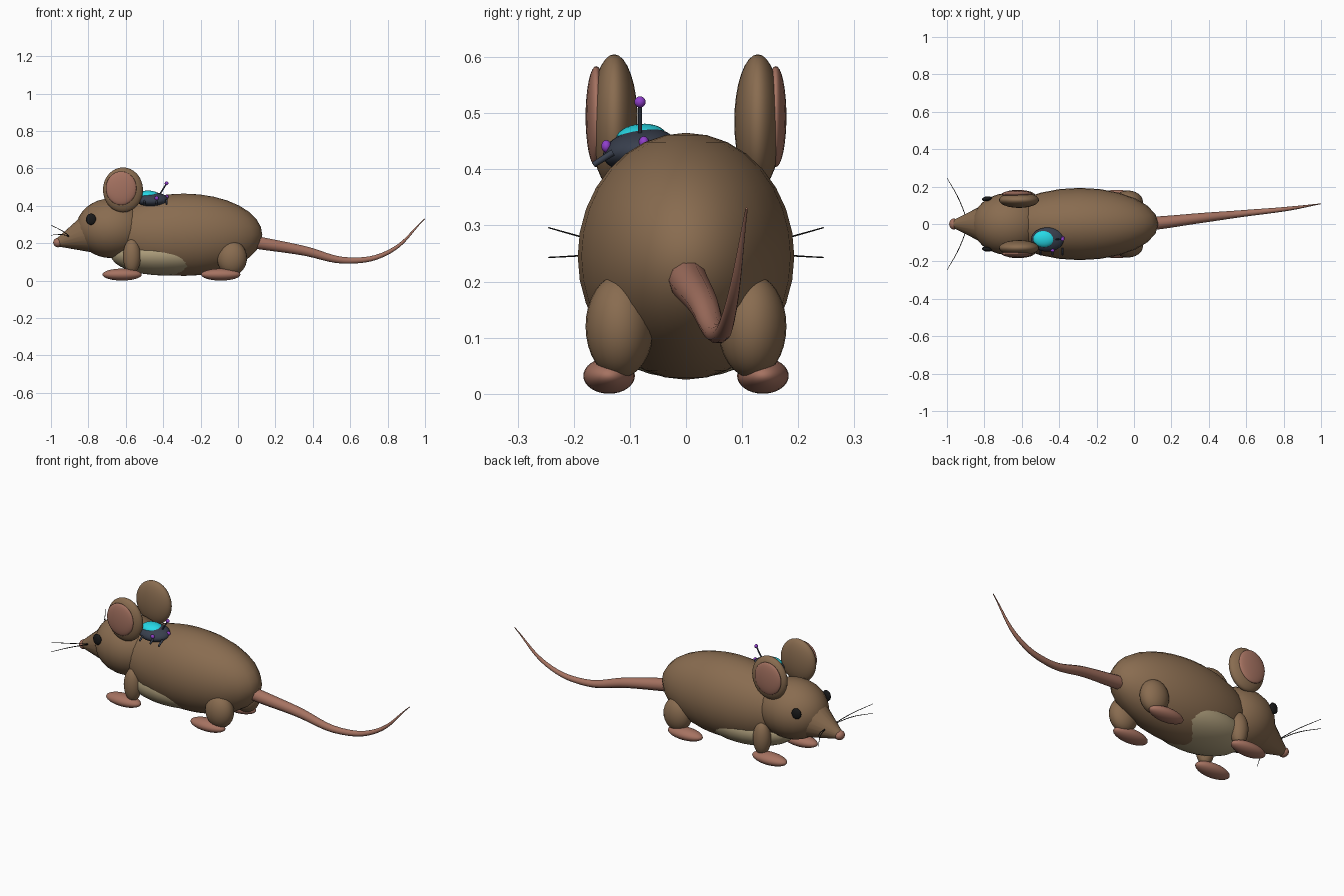
import bpy
from math import radians
from mathutils import Vector

if "Cube" in bpy.data.objects:
    bpy.data.objects.remove(bpy.data.objects["Cube"])


def mat(name, rgb):
    m = bpy.data.materials.new(name)
    m.diffuse_color = (*rgb, 1)
    m.use_nodes = True
    m.node_tree.nodes["Principled BSDF"].inputs["Base Color"].default_value = m.diffuse_color
    return m


FUR = mat("fur", (0.25, 0.15, 0.08))
SKIN = mat("skin", (0.38, 0.17, 0.12))
BELLY = mat("belly", (0.42, 0.34, 0.2))
BLACK = mat("black", (0.01, 0.01, 0.01))
SHELL = mat("shell", (0.04, 0.05, 0.075))
CYAN = mat("cyan", (0.02, 0.7, 0.8))
PURPLE = mat("purple", (0.28, 0.05, 0.6))


def finish(name, m):
    o = bpy.context.object
    o.name = name
    o.data.materials.append(m)
    bpy.ops.object.shade_smooth()
    return o


def ball(name, loc, size, m, rot=(0, 0, 0), seg=24, rings=16):
    bpy.ops.mesh.primitive_uv_sphere_add(segments=seg, ring_count=rings, radius=1,
                                         location=loc, rotation=[radians(a) for a in rot])
    bpy.context.object.scale = size
    return finish(name, m)


def cone(name, a, b, r1, r2, m, verts=20):
    a, b = Vector(a), Vector(b)
    bpy.ops.mesh.primitive_cone_add(vertices=verts, radius1=r1, radius2=r2,
                                    depth=(b - a).length, location=(a + b) / 2)
    o = bpy.context.object
    o.rotation_euler = (b - a).to_track_quat('Z', 'Y').to_euler()
    o.name = name
    o.data.materials.append(m)
    bpy.ops.object.shade_smooth_by_angle(angle=radians(40))
    return o


def tube(name, pts, radii, bevel, m, res=3):
    c = bpy.data.curves.new(name, 'CURVE')
    c.dimensions = '3D'
    c.bevel_depth, c.bevel_resolution, c.resolution_u = bevel, res, 8
    c.use_fill_caps = True
    s = c.splines.new('BEZIER')
    s.bezier_points.add(len(pts) - 1)
    for p, co, r in zip(s.bezier_points, pts, radii):
        p.co, p.radius = co, r
        p.handle_left_type = p.handle_right_type = 'AUTO'
    c.materials.append(m)
    o = bpy.data.objects.new(name, c)
    bpy.context.collection.objects.link(o)
    return o


# body, belly patch, head, snout, nose
ball("body", (-0.29, 0, 0.245), (0.42, 0.193, 0.22), FUR)
ball("belly", (-0.39, 0, 0.137), (0.29, 0.168, 0.11), BELLY)
ball("head", (-0.675, 0, 0.28), (0.19, 0.165, 0.16), FUR)
cone("snout", (-0.80, 0, 0.25), (-0.96, 0, 0.204), 0.105, 0.024, FUR)
ball("nose", (-0.963, 0, 0.203), (0.025, 0.029, 0.025), SKIN)

# paired parts
for s, side in ((-1, "right"), (1, "left")):
    ball(side + "_eye", (-0.786, s * 0.135, 0.328), (0.027, 0.013, 0.03), BLACK, (0, 0, s * 8))
    ball(side + "_ear", (-0.615, s * 0.128, 0.485), (0.107, 0.042, 0.12), FUR)
    ball(side + "_inner_ear", (-0.625, s * 0.16, 0.494), (0.082, 0.019, 0.09), SKIN)
    ball(side + "_front_leg", (-0.567, s * 0.13, 0.13), (0.048, 0.045, 0.092), FUR)
    ball(side + "_front_foot", (-0.62, s * 0.137, 0.032), (0.105, 0.046, 0.032), SKIN)
    ball(side + "_back_leg", (-0.032, s * 0.118, 0.12), (0.08, 0.061, 0.092), FUR)
    ball(side + "_back_foot", (-0.092, s * 0.137, 0.032), (0.105, 0.046, 0.032), SKIN)
    for i, (zm, ze) in enumerate(((0.262, 0.296), (0.242, 0.243))):
        tube(f"{side}_whisker_{i}", [(-0.895, s * 0.03, 0.232), (-0.94, s * 0.14, zm + 0.004),
                                     (-0.999, s * 0.245, ze)], [1, 1, 0.6], 0.002, BLACK, 1)

# tail
tube("tail", [(0.05, 0, 0.212), (0.12, 0.005, 0.2), (0.34, 0.03, 0.162), (0.6, 0.058, 0.107),
              (0.81, 0.08, 0.155), (0.998, 0.108, 0.33)],
     [1, 1, 0.78, 0.5, 0.33, 0.06], 0.035, SKIN)

# gadget riding on the shoulder
ball("gadget_shell", (-0.463, -0.083, 0.435), (0.088, 0.066, 0.036), SHELL, (12, 0, 0))
ball("gadget_dome", (-0.481, -0.08, 0.457), (0.058, 0.045, 0.024), CYAN, (5, 0, 0))
cone("antenna", (-0.425, -0.082, 0.45), (-0.382, -0.082, 0.519), 0.004, 0.004, SHELL, 10)
ball("antenna_tip", (-0.382, -0.082, 0.52), (0.01, 0.01, 0.01), PURPLE, seg=16, rings=10)
for i, p in enumerate(((-0.435, -0.142, 0.441), (-0.382, -0.075, 0.448), (-0.5, -0.142, 0.438))):
    if i < 2:
        ball(f"gadget_light_{i}", p, (0.011, 0.009, 0.011), PURPLE, seg=16, rings=10)
    cone(f"gadget_clip_{i}", (p[0], -0.13, 0.43), (p[0], -0.165, 0.408), 0.006, 0.005, SHELL, 10)
